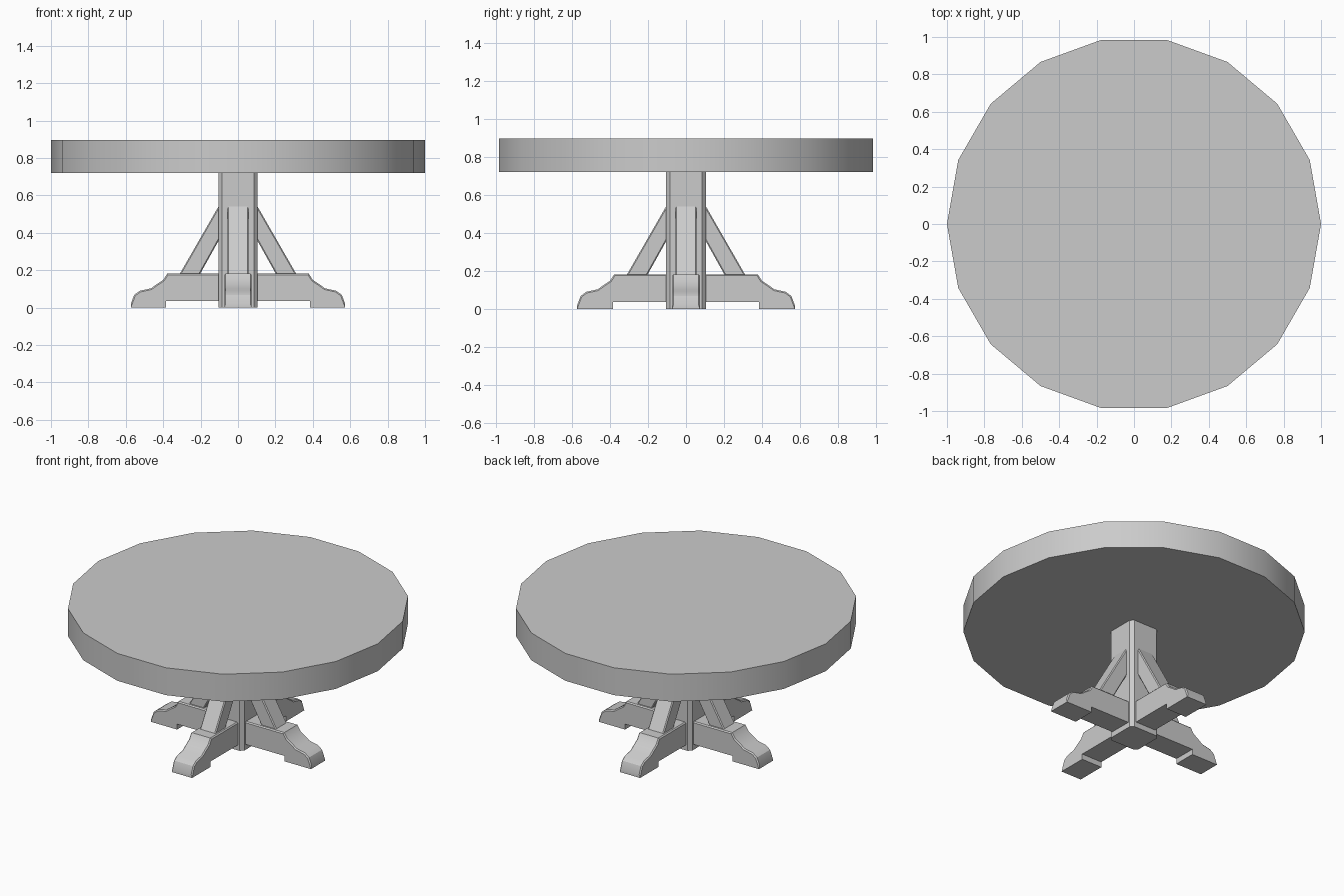
import bpy, bmesh, math

if "Cube" in bpy.data.objects:
    bpy.data.objects.remove(bpy.data.objects["Cube"])


def finish(bm, name, angle=30):
    bmesh.ops.recalc_face_normals(bm, faces=bm.faces[:])
    mesh = bpy.data.meshes.new(name)
    bm.to_mesh(mesh)
    bm.free()
    obj = bpy.data.objects.new(name, mesh)
    bpy.context.collection.objects.link(obj)
    bpy.ops.object.select_all(action='DESELECT')
    obj.select_set(True)
    bpy.context.view_layer.objects.active = obj
    bpy.ops.object.shade_smooth_by_angle(angle=math.radians(angle))
    return obj


def extruded_profile(name, points, half_width, chamfer, min_z):
    """Extrude an x-z outline along y and chamfer its upper side edges."""
    bm = bmesh.new()
    face = bm.faces.new([bm.verts.new((x, -half_width, z)) for x, z in points])
    ext = bmesh.ops.extrude_face_region(bm, geom=[face])
    for v in ext['geom']:
        if isinstance(v, bmesh.types.BMVert):
            v.co.y = half_width
    edges = [e for e in bm.edges
             if abs(e.verts[0].co.y - e.verts[1].co.y) < 1e-5
             and max(v.co.z for v in e.verts) > min_z
             and max(v.co.x for v in e.verts) > 0.06]
    bmesh.ops.bevel(bm, geom=edges, offset=chamfer, segments=1,
                    affect='EDGES', clamp_overlap=True)
    return finish(bm, name)


def four_around(obj):
    name = obj.name
    obj.name = name + "_1"
    for i in range(1, 4):
        copy = obj.copy()
        copy.name = f"{name}_{i + 1}"
        copy.rotation_euler.z = i * math.pi / 2
        bpy.context.collection.objects.link(copy)


# Round 18-sided tabletop with a corner on the x axis
bm = bmesh.new()
ring = [bm.verts.new((math.cos(i * math.pi / 9), math.sin(i * math.pi / 9), 0.72))
        for i in range(18)]
base = bm.faces.new(ring)
ext = bmesh.ops.extrude_face_region(bm, geom=[base])
for v in ext['geom']:
    if isinstance(v, bmesh.types.BMVert):
        v.co.z = 0.897
finish(bm, "tabletop")

# Square post with chamfered vertical corners
bm = bmesh.new()
bmesh.ops.create_cube(bm, size=1)
for v in bm.verts:
    v.co.x *= 0.21
    v.co.y *= 0.21
    v.co.z = (v.co.z + 0.5) * 0.72
upright = [e for e in bm.edges if abs(e.verts[0].co.z - e.verts[1].co.z) > 0.1]
bmesh.ops.bevel(bm, geom=upright, offset=0.02, segments=1, affect='EDGES')
finish(bm, "post")

# Four scrolled feet
foot = [(0.05, 0.035), (0.385, 0.035), (0.385, 0), (0.573, 0), (0.573, 0.02),
        (0.555, 0.068), (0.525, 0.09), (0.465, 0.103), (0.435, 0.125),
        (0.40, 0.148), (0.378, 0.182), (0.05, 0.182)]
four_around(extruded_profile("foot", foot, 0.073, 0.008, 0.036))

# Four slanted braces from the post down to the feet
brace = [(0.08, 0.40), (0.214, 0.16), (0.323, 0.16), (0.08, 0.583)]
four_around(extruded_profile("brace", brace, 0.056, 0.006, 0.2))
